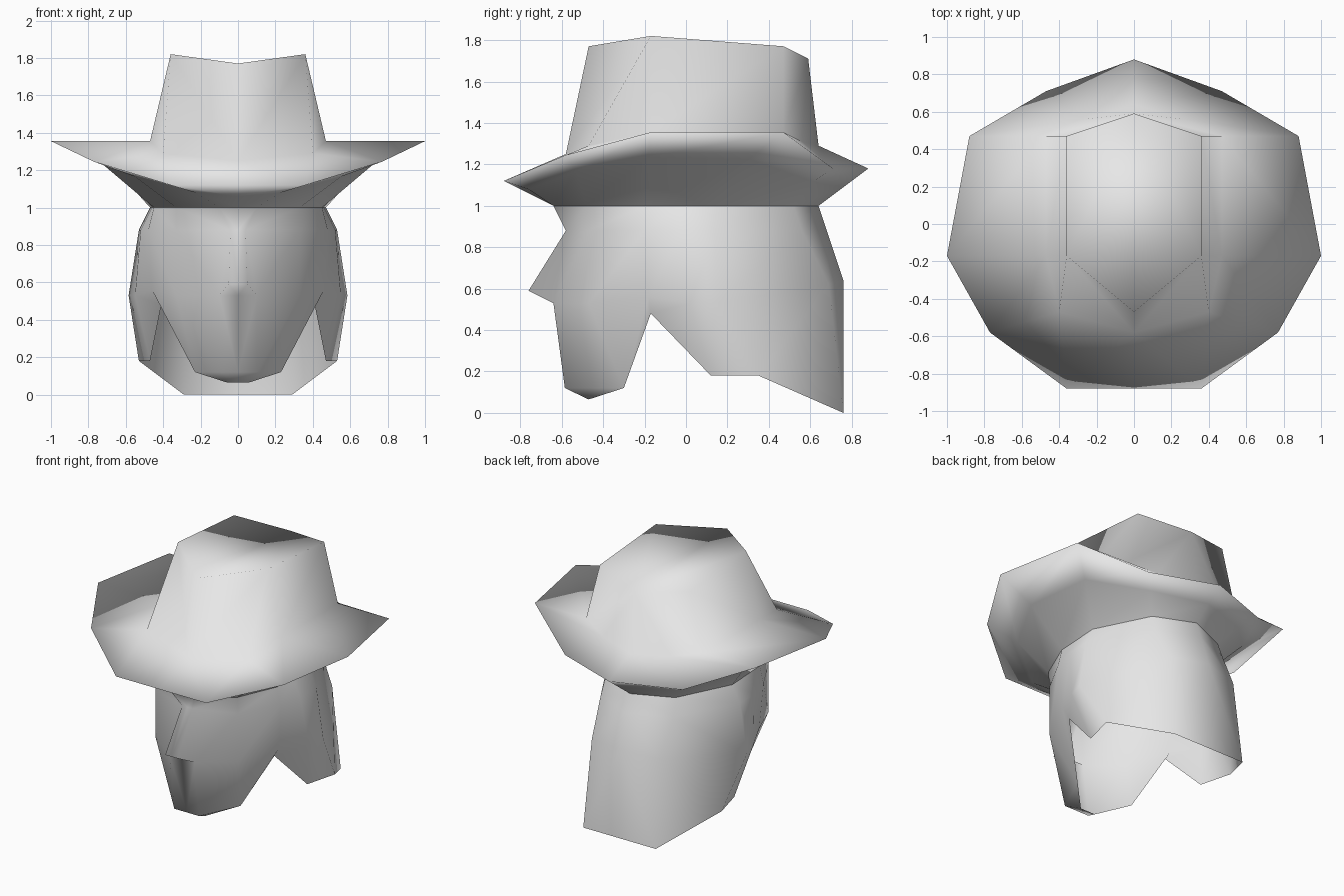
import bpy
import bmesh
from mathutils import Vector

default_cube = bpy.data.objects.get("Cube")
if default_cube:
    bpy.data.objects.remove(default_cube, do_unlink=True)


def make_material(name, colour):
    material = bpy.data.materials.new(name)
    material.use_nodes = True
    material.diffuse_color = colour
    material.node_tree.nodes["Principled BSDF"].inputs["Base Color"].default_value = colour
    return material


light_grey = make_material("light grey", (0.8, 0.8, 0.8, 1))


def mirrored_loft(name, rows, extra_faces=()):
    """Skin rows of points on the +x half, then mirror them to the -x half.
    Repeated points weld together, so quads there become triangles."""
    bm = bmesh.new()
    grid = [[bm.verts.new(point) for point in row] for row in rows]
    for upper, lower in zip(grid, grid[1:]):
        for i in range(len(upper) - 1):
            bm.faces.new((upper[i], upper[i + 1], lower[i + 1], lower[i]))
    for points in extra_faces:
        bm.faces.new([bm.verts.new(point) for point in points])
    bmesh.ops.remove_doubles(bm, verts=bm.verts[:], dist=0.001)
    bmesh.ops.recalc_face_normals(bm, faces=bm.faces[:])
    mesh = bpy.data.meshes.new(name)
    bm.to_mesh(mesh)
    bm.free()
    for polygon in mesh.polygons:
        polygon.use_smooth = True
    mesh.materials.append(light_grey)
    obj = bpy.data.objects.new(name, mesh)
    bpy.context.collection.objects.link(obj)
    mirror = obj.modifiers.new("mirror halves", 'MIRROR')
    mirror.use_clip = True
    mirror.merge_threshold = 0.001
    return obj


def at_height(outline, z):
    return [(x, y, z) for x, y in outline]


# Shared head band, from the back centre round to the front centre
band = [(0, .64), (.28, .52), (.47, .14), (.45, -.2), (.33, -.48), (.1, -.64), (0, -.64)]

# Hat: pinched crown with a sloping centre crease, and a curled brim
crease_back, crease_front = (0, .59, 1.71), (0, -.47, 1.77)
crown_top = [crease_back, crease_back, (.36, .47, 1.77), (.36, -.17, 1.82),
             (.36, -.17, 1.82), crease_front, crease_front]
crown_crease = [crease_back] * 3 + [crease_front] * 4
crown_base = [(0, .64, 1.29), (.27, .56, 1.31), (.47, .47, 1.355), (.47, -.17, 1.355),
              (.4, -.47, 1.29), (0, -.58, 1.25), (0, -.58, 1.25)]
brim_edge = [(0, .88, 1.18), (.47, .71, 1.18), (.88, .47, 1.355), (1, -.17, 1.355),
             (.77, -.58, 1.245), (.36, -.88, 1.12), (0, -.88, 1.12)]

# Underside of the brim, hollowed a little where the sides curl up
hat_band = at_height(band, 1)
brim_under = []
for edge, inner in zip(brim_edge, hat_band):
    middle = (Vector(edge) + Vector(inner)) / 2
    middle.z += .055 * edge[0]
    brim_under.append(middle)
mirrored_loft("hat", [crown_crease, crown_top, crown_base, brim_edge, brim_under, hat_band])

# Head covering: long back flap, side notches and a pointed front, open below
face_band = band[:3] + [(.46, -.03)] + band[3:6] + band[5:]
temple = [(0, .68), (.29, .56), (.53, .14), (.52, -.03), (.48, -.2), (.33, -.47),
          (.04, -.58), (.04, -.58), (0, -.58)]
side = [(0, .76, .64), (.27, .69, .62), (.585, .14, .53), (.55, .02, .53),
        (.46, -.18, .56), (.33, -.47, .53)]
lip_corner = (.1, -.64, .53)
nose_tip = [lip_corner, (.05, -.76, .59), (0, -.76, .59)]
lip = [lip_corner, lip_corner, (0, -.64, .53)]
hem = [(0, .76, 0), (.29, .76, 0), (.53, .35, .18), (.47, .12, .18), (.41, -.17, .48),
       (.23, -.3, .12), (.1, -.585, .12), (.1, -.585, .12), (0, -.585, .12)]

# Small downward-facing chin under the pointed front
chin = (.06, -.47, .065)
chin_middle = (0, -.47, .065)
mirrored_loft("head_with_nose_and_beard",
              [at_height(face_band, 1), at_height(temple, .88),
               side + nose_tip, side + lip, hem],
              [(hem[5], hem[6], chin), (hem[6], hem[8], chin_middle, chin)])
